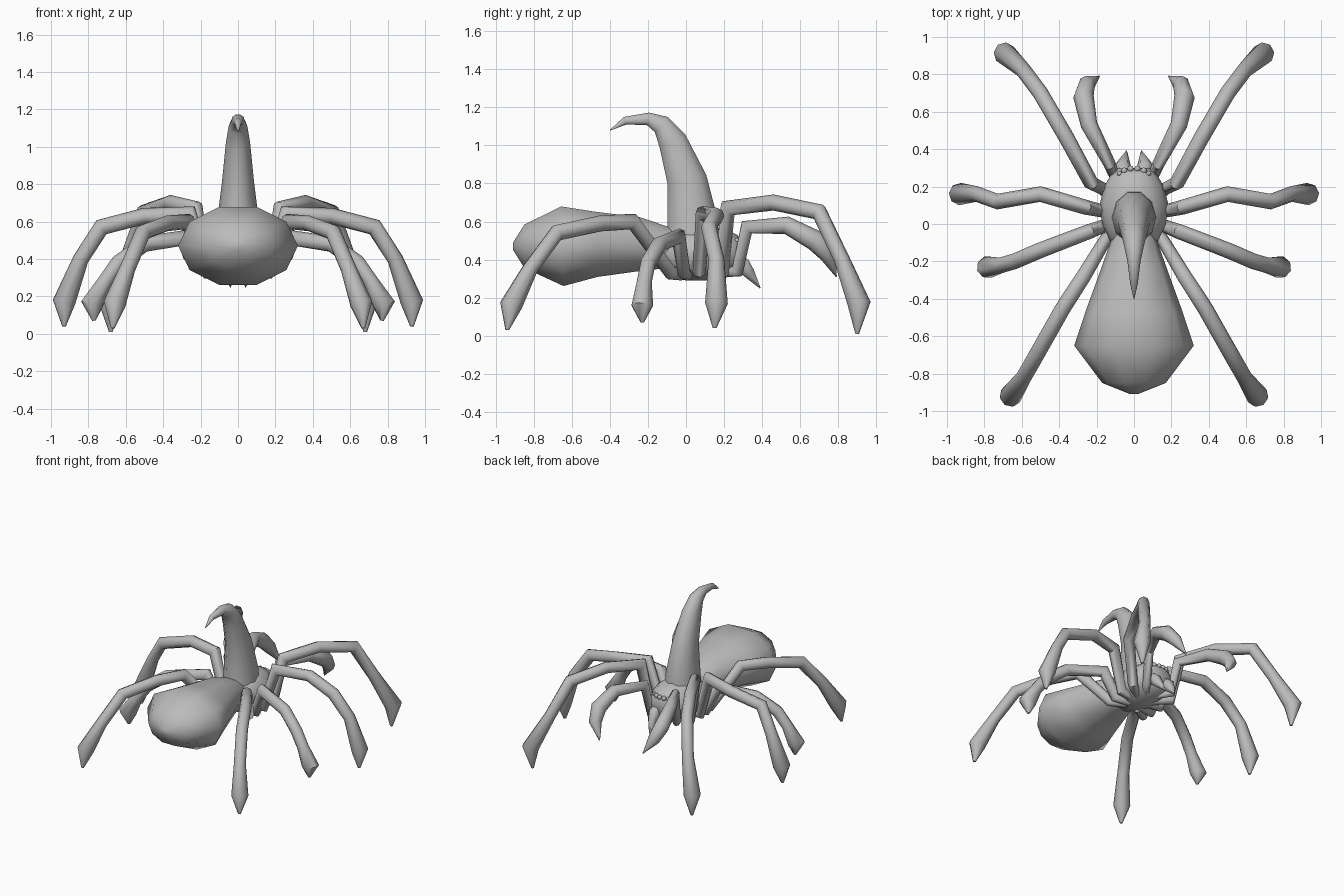
import bpy, bmesh, math
from mathutils import Vector

cube = bpy.data.objects.get("Cube")
if cube:
    bpy.data.objects.remove(cube, do_unlink=True)

GREY = (0.5, 0.5, 0.5, 1.0)
grey = bpy.data.materials.new("plain grey")
grey.use_nodes = True
grey.diffuse_color = GREY
bsdf = next(n for n in grey.node_tree.nodes if n.type == 'BSDF_PRINCIPLED')
bsdf.inputs["Base Color"].default_value = GREY


def finish(name, bm, angle=60):
    bmesh.ops.recalc_face_normals(bm, faces=bm.faces)
    mesh = bpy.data.meshes.new(name)
    bm.to_mesh(mesh)
    bm.free()
    mesh.materials.append(grey)
    ob = bpy.data.objects.new(name, mesh)
    bpy.context.collection.objects.link(ob)
    bpy.ops.object.select_all(action='DESELECT')
    ob.select_set(True)
    bpy.context.view_layer.objects.active = ob
    bpy.ops.object.shade_smooth_by_angle(angle=math.radians(angle))
    return ob


def loft(name, rings, side, sides=8, miter=False):
    """Skin elliptical rings (centre, side radius, other radius) along a path."""
    bm = bmesh.new()
    loops = []
    last = len(rings) - 1
    for i, (centre, ra, rb) in enumerate(rings):
        c = Vector(centre)
        before = (c - Vector(rings[max(i - 1, 0)][0])).normalized()
        after = (Vector(rings[min(i + 1, last)][0]) - c).normalized()
        tangent = (before + after).normalized()
        if miter and 0 < i < last:
            rb /= max(tangent.dot(after), 0.7)
        up = tangent.cross(side).normalized()
        across = up.cross(tangent)
        loop = []
        for k in range(sides):
            a = math.tau * k / sides
            loop.append(bm.verts.new(c + across * ra * math.cos(a) + up * rb * math.sin(a)))
        loops.append(loop)
    for lo, hi in zip(loops, loops[1:]):
        for k in range(sides):
            n = (k + 1) % sides
            bm.faces.new((lo[k], lo[n], hi[n], hi[k]))
    bm.faces.new(loops[0])
    bm.faces.new(loops[-1])
    return finish(name, bm)


X = Vector((1, 0, 0))

# Abdomen: y, z, half width, half height
abdomen = [(-.91, .47, .02, .02), (-.85, .47, .17, .12), (-.65, .47, .32, .22),
           (-.47, .48, .26, .18), (-.25, .48, .18, .15), (-.08, .46, .12, .11),
           (.02, .45, .08, .08)]
loft("abdomen", [((0, y, z), w, h) for y, z, w, h in abdomen], X, 10)

# Thorax with the head at its +y end
thorax = [(-.15, .43, .06, .07), (-.11, .43, .12, .11), (0, .43, .17, .14),
          (.1, .43, .185, .14), (.2, .43, .16, .13), (.27, .43, .12, .1),
          (.3, .43, .08, .06)]
loft("thorax", [((0, y, z), w, h) for y, z, w, h in thorax], X, 12)

# Curved horn on the thorax
horn = [(.035, .5, .12, .145), (.035, .6, .112, .14), (.005, .82, .085, .11),
        (-.07, 1.02, .065, .08), (-.13, 1.11, .05, .055), (-.2, 1.14, .035, .035),
        (-.32, 1.13, .02, .022), (-.4, 1.08, .002, .002)]
loft("horn", [((0, y, z), w, d) for y, z, w, d in horn], X, 10)

# Leg paths on the +x side, from under the thorax to the foot
LEGS = {
    "rear_leg": [(.05, .1, .33), (.17, .19, .34), (.23, .22, .67), (.36, .46, .7),
                 (.5, .7, .65), (.59, .82, .4), (.69, .91, .17), (.68, .9, .01)],
    "rear_middle_leg": [(.05, .06, .33), (.17, .07, .34), (.26, .09, .64), (.5, .16, .63),
                        (.73, .12, .57), (.84, .16, .4), (.93, .16, .17), (.93, .15, .04)],
    "front_middle_leg": [(.05, .01, .32), (.16, -.01, .33), (.24, -.04, .52), (.5, -.14, .48),
                         (.64, -.2, .38), (.71, -.22, .28), (.78, -.23, .16), (.77, -.23, .07)],
    "front_leg": [(.05, -.02, .32), (.15, -.08, .33), (.27, -.28, .6), (.38, -.45, .59),
                  (.51, -.68, .54), (.59, -.82, .35), (.66, -.92, .16), (.67, -.94, .03)],
}
LEG_RADII = [.03, .035, .04, .042, .042, .042, .06, .01]

# Feeler in front of the head, and fang below it
FEELER = [(.04, .18, .33), (.11, .27, .34), (.13, .32, .57), (.24, .53, .58),
          (.27, .68, .5), (.25, .75, .42), (.185, .79, .31)]
FEELER_RADII = [.025, .03, .033, .045, .055, .045, .003]
FANG = [(.05, .22, .43), (.06, .3, .37), (.055, .33, .33), (.04, .39, .25)]
FANG_RADII = [.035, .045, .035, .003]


def limb(name, path, radii, sign, sides=8):
    pts = [Vector((sign * x, y, z)) for x, y, z in path]
    run = pts[-1] - pts[0]
    side = Vector((run.y, -run.x, 0)).normalized()
    loft(name, [(p, r, r) for p, r in zip(pts, radii)], side, sides, miter=True)


for label, sign in (("left", 1), ("right", -1)):
    for part, path in LEGS.items():
        limb(f"{label}_{part}", path, LEG_RADII, sign)
    limb(f"{label}_feeler", FEELER, FEELER_RADII, sign)
    limb(f"{label}_fang", FANG, FANG_RADII, sign, 6)

    # Row of small eyes across the head
    for i, (x, y, r) in enumerate([(.018, .295, .017), (.052, .285, .017), (.078, .27, .014)]):
        bm = bmesh.new()
        bmesh.ops.create_uvsphere(bm, u_segments=10, v_segments=6, radius=r)
        bmesh.ops.translate(bm, verts=bm.verts, vec=(sign * x, y, .5))
        finish(f"{label}_eye_{i + 1}", bm)
